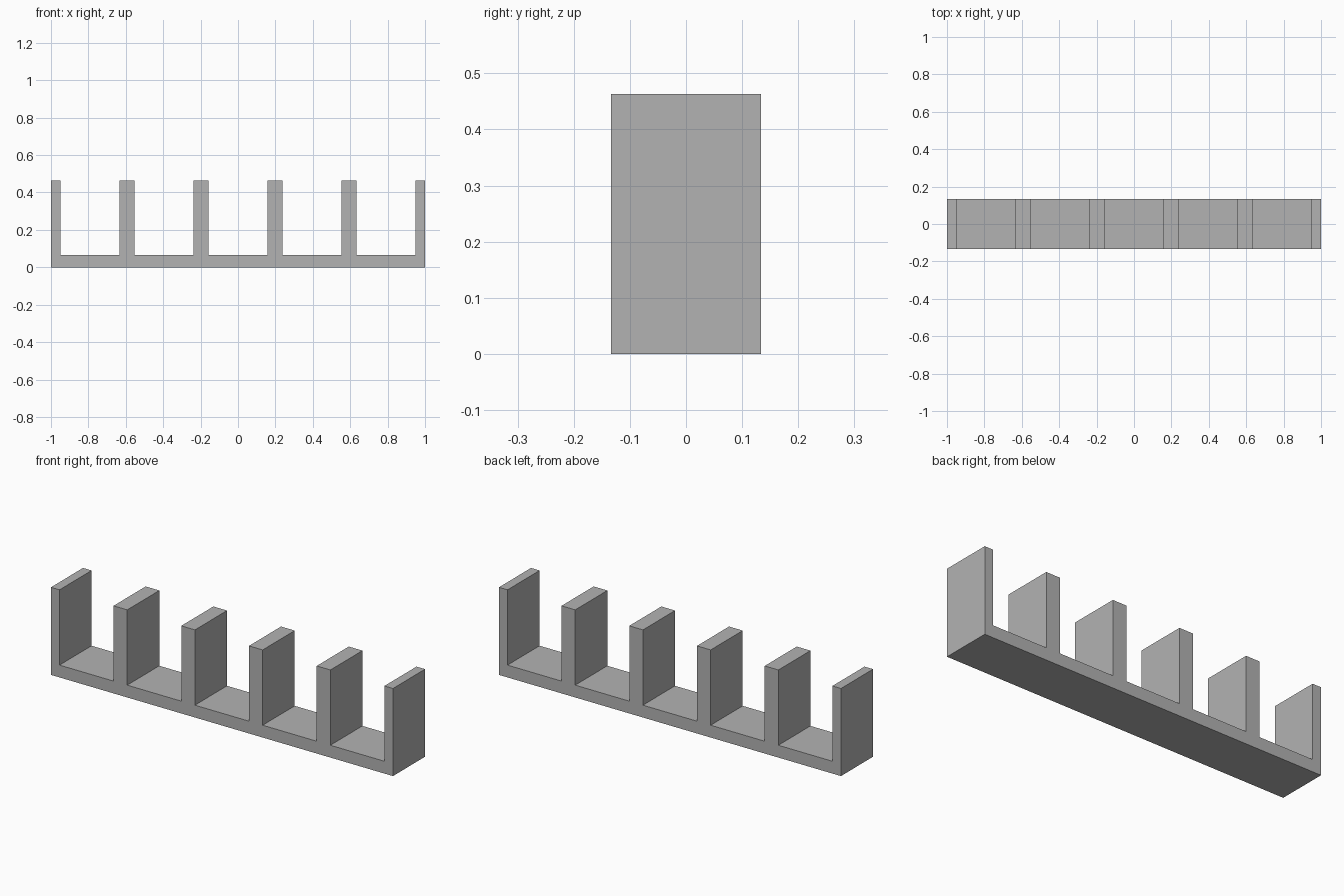
import bpy
import bmesh

cube = bpy.data.objects.get("Cube")
if cube:
    bpy.data.objects.remove(cube, do_unlink=True)

DEPTH, HEIGHT, FLOOR = 0.268, 0.463, 0.065
END_WALL, DIVIDER, SLOTS = 0.05, 0.08, 5
SLOT = (2 - 2 * END_WALL - (SLOTS - 1) * DIVIDER) / SLOTS

# Plain grey material
grey = bpy.data.materials.new("plain grey")
grey.use_nodes = True
colour = (0.45, 0.45, 0.45, 1)
grey.diffuse_color = colour
grey.node_tree.nodes["Principled BSDF"].inputs["Base Color"].default_value = colour

# Comb-shaped outline: flat bottom, then slots cut down from the top edge
outline = [(1, HEIGHT), (-1, HEIGHT), (-1, 0), (1, 0)]
profile = [(-1, HEIGHT), (-1, 0), (1, 0), (1, HEIGHT)]
for i in reversed(range(SLOTS)):
    left = -1 + END_WALL + i * (SLOT + DIVIDER)
    right = left + SLOT
    profile += [(right, HEIGHT), (right, FLOOR), (left, FLOOR), (left, HEIGHT)]

# Extrude the outline from front to back
bm = bmesh.new()
front = bm.faces.new([bm.verts.new((x, -DEPTH / 2, z)) for x, z in profile])
extruded = bmesh.ops.extrude_face_region(bm, geom=[front], use_keep_orig=True)
back_verts = [g for g in extruded["geom"] if isinstance(g, bmesh.types.BMVert)]
bmesh.ops.translate(bm, verts=back_verts, vec=(0, DEPTH, 0))
bmesh.ops.recalc_face_normals(bm, faces=bm.faces)

mesh = bpy.data.meshes.new("slotted_rack")
bm.to_mesh(mesh)
bm.free()
mesh.materials.append(grey)
rack = bpy.data.objects.new("slotted_rack", mesh)
bpy.context.collection.objects.link(rack)
